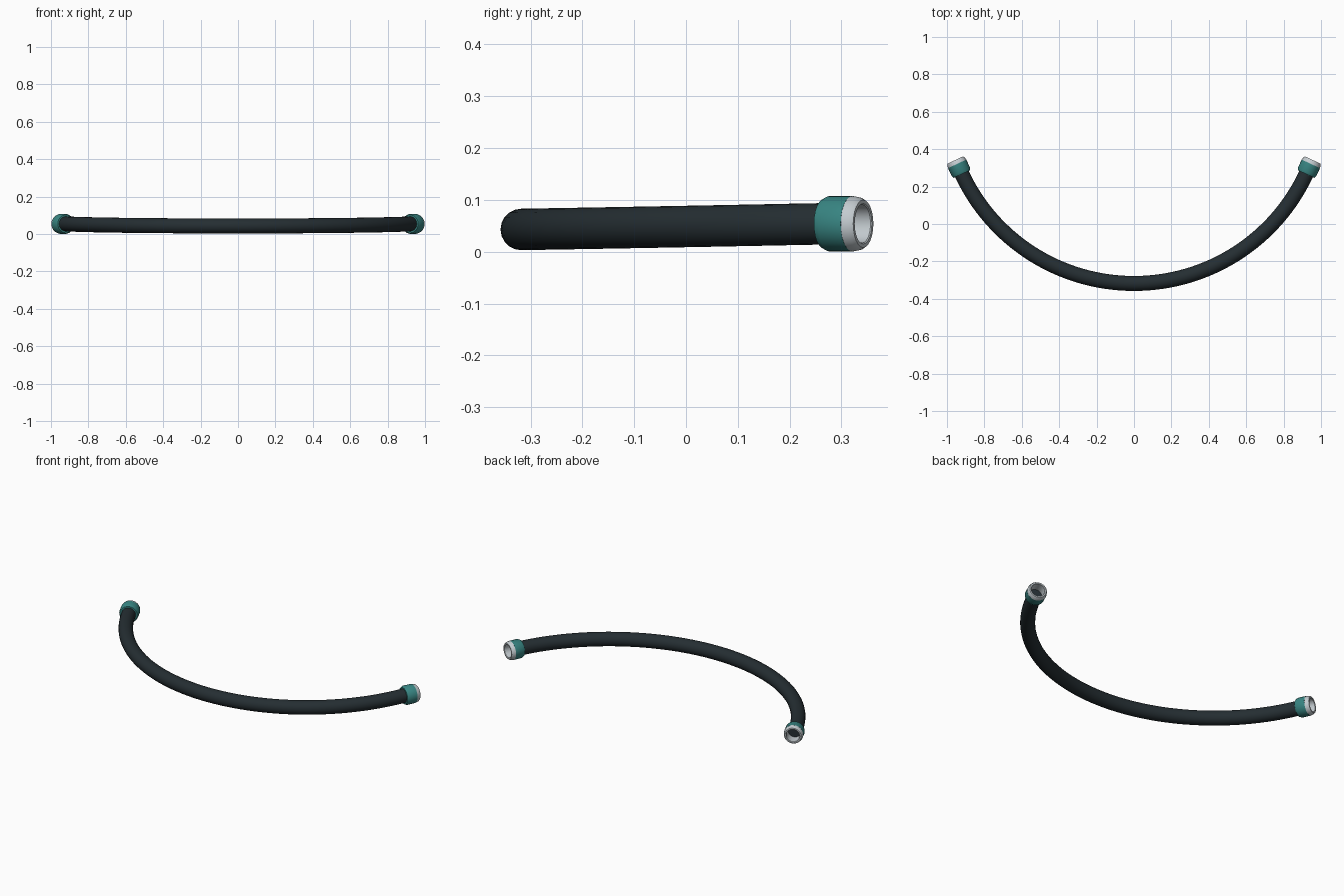
import bpy, bmesh, math
from mathutils import Vector, Matrix

if "Cube" in bpy.data.objects:
    bpy.data.objects.remove(bpy.data.objects["Cube"])

TH = math.radians(64.9)      # half sweep of the hose
R, CY = 1.016, 0.698         # bend radius and centre
TUBE = 0.04


def mat(name, c):
    m = bpy.data.materials.new(name)
    m.diffuse_color = (*c, 1)
    m.use_nodes = True
    m.node_tree.nodes["Principled BSDF"].inputs["Base Color"].default_value = m.diffuse_color
    return m


RUBBER = mat("rubber", (0.018, 0.027, 0.032))
TEAL = mat("teal", (0.04, 0.24, 0.23))
METAL = mat("metal", (0.55, 0.6, 0.63))


def finish(name, bm, m):
    bmesh.ops.recalc_face_normals(bm, faces=bm.faces)
    me = bpy.data.meshes.new(name)
    bm.to_mesh(me)
    bm.free()
    ob = bpy.data.objects.new(name, me)
    bpy.context.collection.objects.link(ob)
    me.materials.append(m)
    bpy.context.view_layer.objects.active = ob
    ob.select_set(True)
    bpy.ops.object.shade_smooth_by_angle(angle=math.radians(32))
    ob.select_set(False)
    return ob


def path(a):
    return Vector((R * math.sin(a), CY - R * math.cos(a), 0.054 - 0.011 * (1 - (a / TH) ** 2)))


# flexible hose: circle swept along a slightly sagging arc
N, S = 64, 20
bm = bmesh.new()
rings = []
for i in range(N + 1):
    a = TH * (2 * i / N - 1)
    c = path(a)
    if i == N or i == 0:     # run slightly into the fitting
        c += Vector((math.cos(a), math.sin(a), 0)) * (0.02 if i else -0.02)
    out = Vector((math.sin(a), -math.cos(a), 0))
    rings.append([bm.verts.new(c + TUBE * (out * math.cos(t) + Vector((0, 0, math.sin(t)))))
                  for t in (2 * math.pi * k / S for k in range(S))])
for p, q in zip(rings, rings[1:]):
    for k in range(S):
        bm.faces.new((p[k], p[k - 1], q[k - 1], q[k]))
bm.faces.new(rings[0])
bm.faces.new(rings[-1])
finish("hose", bm, RUBBER)


def lathe(name, prof, m, side):
    # closed profile of (radius, distance along the fitting axis)
    bm = bmesh.new()
    vs = [bm.verts.new((r, 0, d)) for r, d in prof]
    es = [bm.edges.new((vs[i - 1], vs[i])) for i in range(len(vs))]
    bmesh.ops.spin(bm, geom=vs + es, cent=(0, 0, 0), axis=(0, 0, 1), angle=2 * math.pi, steps=24)
    bmesh.ops.remove_doubles(bm, verts=bm.verts, dist=1e-5)
    a = side * TH
    axis = Vector((math.cos(a), math.sin(a), 0)) * side
    rot = axis.to_track_quat('Z', 'Y').to_matrix().to_4x4()
    bm.transform(Matrix.Translation(path(a)) @ rot)
    finish(name, bm, m)


# end fittings: teal collar and pale lipped ring on each end
for side, tag in ((-1, "left"), (1, "right")):
    lathe("collar_" + tag, [(0.038, 0), (0.048, 0), (0.054, 0.012), (0.054, 0.06), (0.038, 0.06)], TEAL, side)
    lathe("end_ring_" + tag, [(0.037, 0.015), (0.05, 0.015), (0.05, 0.06), (0.0535, 0.06),
                              (0.051, 0.075), (0.046, 0.083), (0.039, 0.083), (0.037, 0.081)], METAL, side)
